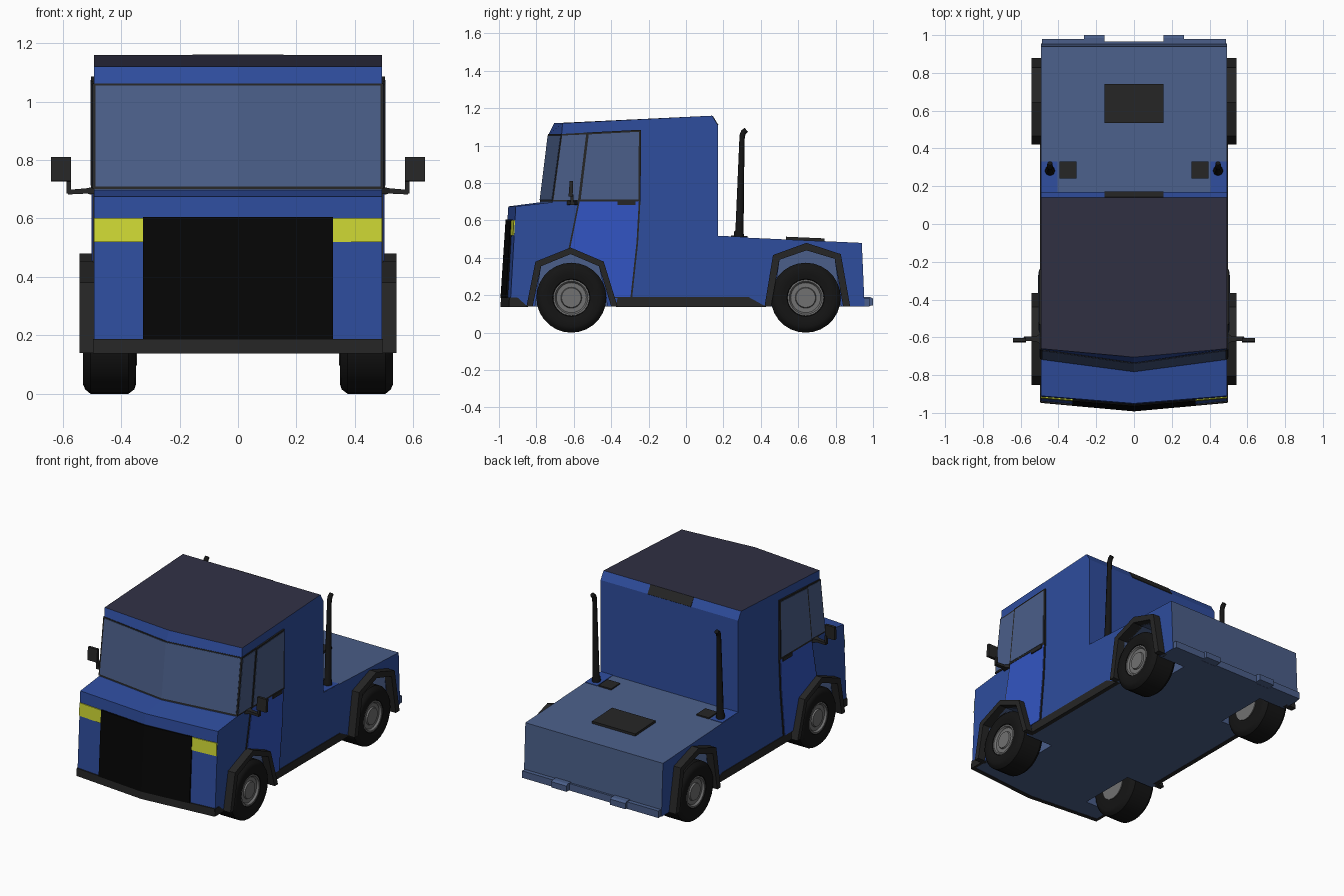
import bpy, bmesh, math

if "Cube" in bpy.data.objects:
    bpy.data.objects.remove(bpy.data.objects["Cube"])

def material(name, r, g, b):
    m = bpy.data.materials.new(name)
    m.diffuse_color = (*[(c / 255) ** 2.2 for c in (r, g, b)], 1)
    m.use_nodes = True
    m.node_tree.nodes["Principled BSDF"].inputs["Base Color"].default_value = m.diffuse_color
    return m

BLUE = material("blue_paint", 50, 78, 156)
DOOR = material("door_blue", 54, 86, 194)
BED = material("slate_blue", 76, 95, 136)
ROOF = material("roof_dark", 52, 52, 70)
DARK = material("dark_trim", 42, 42, 42)
BLACK = material("black_grille", 14, 14, 14)
YELLOW = material("yellow_lamp", 205, 215, 55)
RUBBER = material("rubber", 27, 27, 27)
RIM = material("rim_grey", 112, 112, 112)

def loft(name, rings, mats, segs=None, smooth=False):
    """Skin closed rings of points, cap both ends; segs = material index per ring side."""
    bm = bmesh.new()
    vs = [[bm.verts.new(p) for p in ring] for ring in rings]
    n = len(rings[0])
    for a, b in zip(vs, vs[1:]):
        for i in range(n):
            j = (i + 1) % n
            f = bm.faces.new((a[i], a[j], b[j], b[i]))
            f.material_index = segs[i] if segs else 0
    bm.faces.new(vs[0])
    bm.faces.new(vs[-1])
    bmesh.ops.recalc_face_normals(bm, faces=bm.faces)
    me = bpy.data.meshes.new(name)
    bm.to_mesh(me)
    bm.free()
    ob = bpy.data.objects.new(name, me)
    bpy.context.collection.objects.link(ob)
    for m in mats:
        me.materials.append(m)
    if smooth:
        bpy.ops.object.select_all(action='DESELECT')
        ob.select_set(True)
        bpy.context.view_layer.objects.active = ob
        bpy.ops.object.shade_smooth_by_angle(angle=math.radians(35))
    return ob

def prism(name, pts, x0, x1, mat):
    """Side profile (y, z) extruded along x."""
    return loft(name, [[(x, y, z) for y, z in pts] for x in (x0, x1)], [mat])

def pair(name, pts, x0, x1, mat):
    return [prism(f"{name}_{tag}", pts, s * x0, s * x1, mat)
            for s, tag in ((1, "left"), (-1, "right"))]

def rect(y0, y1, z0, z1):
    return [(y0, z0), (y1, z0), (y1, z1), (y0, z1)]

def lathe(name, s, prof, cy, cz, mat, n=28):
    return loft(name, [[(s * x, cy + r * math.cos(i * math.tau / n), cz + r * math.sin(i * math.tau / n))
                        for i in range(n)] for x, r in prof], [mat], smooth=True)

W = 0.493

# body: side profile (side y, centre y, z) with a V-shaped nose
prof = [(-.94, -.985, .14), (-.91, -.95, .675), (-.715, -.78, .697), (-.665, -.735, 1.06),
        (-.66, -.705, 1.12), (.14, .14, 1.16), (.17, .17, 1.11), (.17, .17, .515),
        (.94, .94, .48), (.955, .955, .14)]
body = loft("cab_and_bed_body",
            [[(x, c if x == 0 else e, z) for e, c, z in prof] for x in (-W, 0, W)],
            [BLUE, BED, ROOF], [0, 0, 1, 0, 2, 0, 0, 1, 1, 1])

# wheel arches: flares outside, wells cut out of the body
arches = {
    "front": ([(-.853, .14), (-.805, .38), (-.617, .455), (-.44, .38), (-.366, .14)],
              [(-.82, .14), (-.775, .355), (-.617, .42), (-.465, .355), (-.40, .14)]),
    "rear": ([(.42, .14), (.465, .415), (.644, .48), (.828, .42), (.878, .14)],
             [(.455, .14), (.50, .39), (.644, .44), (.795, .395), (.84, .14)]),
}
for tag, (outer, inner) in arches.items():
    pair(f"{tag}_arch_flare", outer + inner[::-1], .47, .543, DARK)
    well = [(inner[0][0], .05)] + inner[1:-1] + [(inner[-1][0], .05)]
    for cut in pair(f"{tag}_well_cutter", well, .30, .65, BED):
        mod = body.modifiers.new("well", 'BOOLEAN')
        mod.object, mod.operation, mod.solver = cut, 'DIFFERENCE', 'EXACT'
        mod.material_mode = 'TRANSFER'
        bpy.context.view_layer.objects.active = body
        bpy.ops.object.modifier_apply(modifier=mod.name)
        bpy.data.objects.remove(cut)

# panels following the V-shaped nose and windscreen
def nose(x, z):
    t, k = (z - .14) / .535, abs(x) / W
    return (1 - k) * (-.985 + .035 * t) + k * (-.94 + .03 * t)

def screen(x, z):
    t, k = (z - .697) / .363, abs(x) / W
    return (1 - k) * (-.78 + .045 * t) + k * (-.715 + .05 * t)

def v_panel(name, xs, z0, z1, surf, out, mat):
    return loft(name, [[(x, surf(x, z0) - out, z0), (x, surf(x, z1) - out, z1),
                        (x, surf(x, z1) + .02, z1), (x, surf(x, z0) + .02, z0)] for x in xs], [mat])

v_panel("grille", (-.325, 0, .325), .185, .605, nose, .010, BLACK)
v_panel("front_bumper", (-W, 0, W), .138, .187, nose, .007, DARK)
for s, tag in ((1, "left"), (-1, "right")):
    v_panel(f"headlight_{tag}", (s * .325, s * .492), .52, .602, nose, .006, YELLOW)
v_panel("windscreen_trim", (-W, 0, W), .70, 1.062, screen, .002, DARK)
v_panel("windscreen_glass", (-.488, 0, .488), .71, 1.055, screen, .004, BED)

# bumper ends and side skirts
pair("bumper_end", [(-.945, .138), (-.94, .187), (-.90, .187), (-.845, .138)], .48, .497, DARK)
pair("side_skirt", [(-.375, .138), (-.365, .19), (.335, .19), (.43, .138)], .47, .498, DARK)

# doors with gaps, handles and side windows
pair("door_gap", [(-.575, .71), (-.243, .71), (-.256, .48), (-.288, .185), (-.39, .185), (-.44, .38),
                  (-.617, .45), (-.628, .45)], .48, .498, DARK)
pair("door_panel", [(-.567, .71), (-.252, .71), (-.265, .48), (-.297, .19), (-.385, .19), (-.44, .38),
                    (-.61, .45), (-.618, .455)], .48, .501, DOOR)
pair("door_window_trim", [(-.575, .70), (-.243, .70), (-.24, 1.085), (-.53, 1.07)], .48, .503, DARK)
pair("door_window", [(-.563, .713), (-.255, .713), (-.252, 1.074), (-.52, 1.06)], .48, .505, BED)
pair("quarter_window_trim", [(-.716, .70), (-.575, .70), (-.53, 1.07), (-.667, 1.062)], .48, .498, DARK)
pair("quarter_window", [(-.708, .71), (-.577, .71), (-.534, 1.06), (-.662, 1.054)], .48, .500, BED)
pair("door_handle", rect(-.365, -.27, .682, .704), .49, .508, DARK)

# wing mirrors
for s, tag in ((1, "left"), (-1, "right")):
    loft(f"mirror_arm_{tag}",
         [[(s * x, -.608 - d, z - h), (s * x, -.608 + d, z - h), (s * x, -.608 + d, z + h), (s * x, -.608 - d, z + h)]
          for x, d, z, h in ((.49, .03, .696, .013), (.52, .013, .694, .009), (.582, .012, .69, .008))], [DARK])
pair("mirror_stem", rect(-.618, -.602, .685, .74), .572, .586, DARK)
pair("mirror_head", [(-.628, .728), (-.606, .726), (-.604, .81), (-.622, .81)], .572, .64, DARK)

# exhaust stacks: tapered pipes with a bent tip
for s, tag in ((1, "left"), (-1, "right")):
    cu = bpy.data.curves.new(f"exhaust_{tag}", 'CURVE')
    cu.dimensions, cu.bevel_depth, cu.bevel_resolution, cu.use_fill_caps = '3D', 1, 2, True
    pts = [(.282, .50, .028), (.283, .535, .026), (.286, .545, .022), (.299, 1.03, .014),
           (.301, 1.055, .015), (.308, 1.072, .015), (.322, 1.085, .014)]
    sp = cu.splines.new('POLY')
    sp.points.add(len(pts) - 1)
    for p, (y, z, r) in zip(sp.points, pts):
        p.co, p.radius = (s * .445, y, z, 1), r
    ob = bpy.data.objects.new(f"exhaust_{tag}", cu)
    bpy.context.collection.objects.link(ob)
    cu.materials.append(RUBBER)
    bpy.ops.object.select_all(action='DESELECT')
    ob.select_set(True)
    bpy.context.view_layer.objects.active = ob
    bpy.ops.object.convert(target='MESH')

# bed fittings and cab rear lamp strip
prism("hitch_plate", [(.535, .49), (.535, .513), (.74, .504), (.74, .48)], -.155, .155, DARK)
pair("bed_pad", [(.24, .50), (.24, .520), (.33, .516), (.33, .50)], .305, .395, DARK)
pair("exhaust_base", [(.17, .50), (.17, .518), (.33, .511), (.33, .49)], .405, .492, BLUE)
prism("cab_rear_strip", [(.13, 1.15), (.142, 1.161), (.173, 1.111), (.16, 1.10)], -.155, .155, DARK)

# rear bumper: slim centre, thicker ends and two protruding blocks
prism("rear_bumper_centre", rect(.94, .966, .14, .185), -.16, .16, BED)
pair("rear_bumper_end", rect(.94, .98, .14, .185), .265, .488, BED)
pair("rear_bumper_block", [(.94, .14), (1.0, .145), (1.0, .182), (.985, .19), (.94, .19)], .157, .265, BED)

# wheels
for cy, axle in ((-.613, "front"), (.64, "rear")):
    for s, tag in ((1, "left"), (-1, "right")):
        lathe(f"{axle}_tyre_{tag}", s, [(.35, .10), (.349, .155), (.355, .172), (.375, .187), (.505, .187),
              (.523, .172), (.53, .155), (.528, .125), (.522, .10), (.495, .094)], cy, .187, RUBBER)
        lathe(f"{axle}_rim_{tag}", s, [(.345, .09), (.49, .097), (.519, .097), (.519, .088), (.507, .08),
              (.507, .056), (.516, .052), (.516, .01)], cy, .187, RIM)
